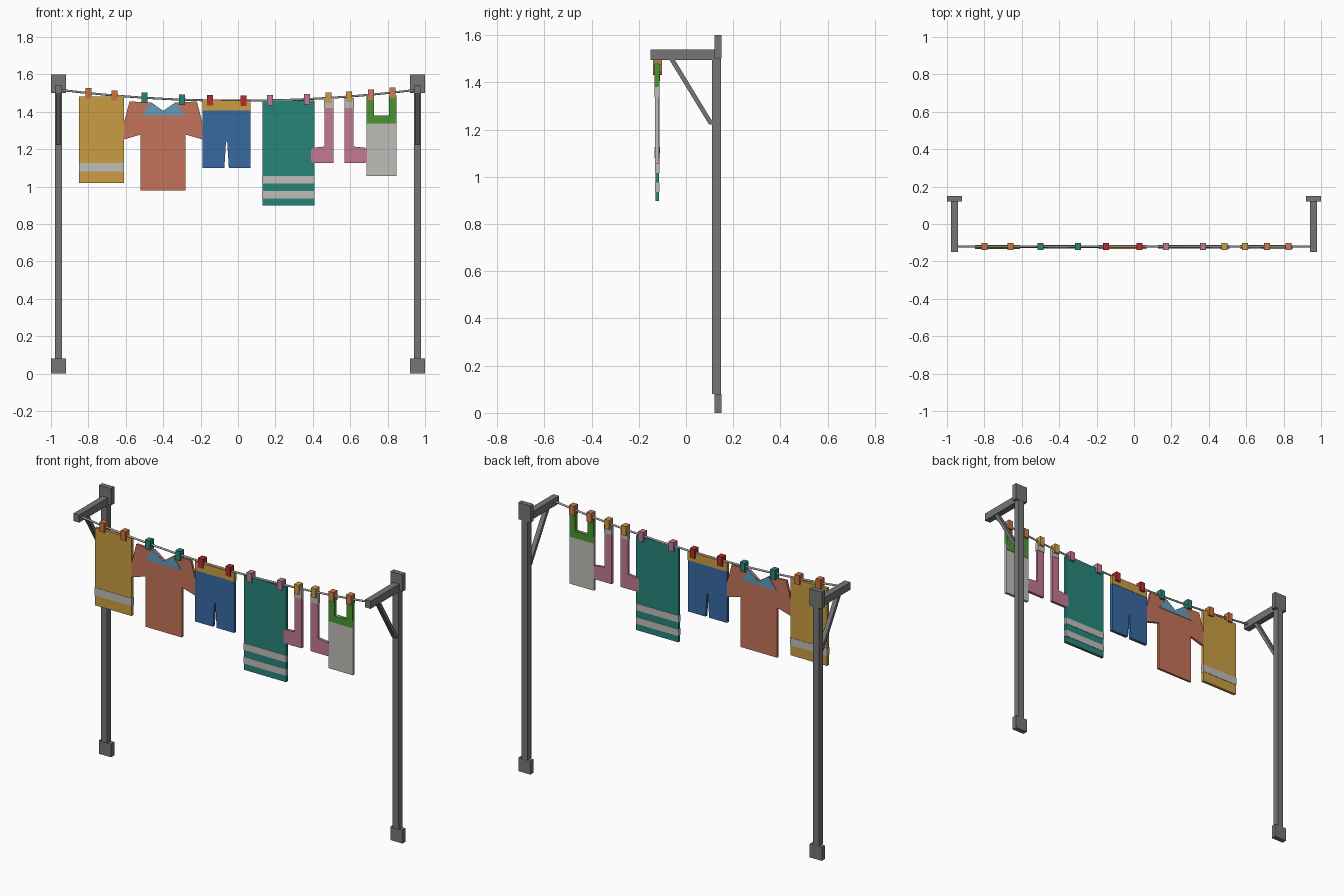
import bpy, bmesh
from mathutils import Vector

if "Cube" in bpy.data.objects:
    bpy.data.objects.remove(bpy.data.objects["Cube"])

Y = -0.122          # plane of the washing
COL = {             # linear colours
    "steel": (0.18, 0.18, 0.18), "rope": (0.42, 0.42, 0.40), "yellow": (0.59, 0.34, 0.055),
    "white": (0.52, 0.51, 0.48), "rust": (0.56, 0.17, 0.10), "blue": (0.040, 0.143, 0.37),
    "sky": (0.13, 0.33, 0.50), "teal": (0.020, 0.235, 0.195), "pink": (0.55, 0.19, 0.29),
    "green": (0.065, 0.30, 0.030), "orange": (0.62, 0.17, 0.045), "red": (0.46, 0.026, 0.032),
    "coral": (0.62, 0.20, 0.085),
}
mats = {}


def paint(ob, colour):
    if colour not in mats:
        m = bpy.data.materials.new(colour)
        m.diffuse_color = (*COL[colour], 1)
        m.use_nodes = True
        m.node_tree.nodes["Principled BSDF"].inputs["Base Color"].default_value = m.diffuse_color
        mats[colour] = m
    ob.data.materials.append(mats[colour])


def prism(name, pts, depth, colour, axis="y", at=Y):
    """Extrude a closed 2D outline; axis y: points are (x, z), axis x: points are (y, z)."""
    bm = bmesh.new()
    d = Vector((0, depth, 0)) if axis == "y" else Vector((depth, 0, 0))
    o = at - depth / 2
    vs = [bm.verts.new((a, o, b) if axis == "y" else (o, a, b)) for a, b in pts]
    f = bm.faces.new(vs)
    r = bmesh.ops.extrude_face_region(bm, geom=[f])
    bmesh.ops.translate(bm, vec=d, verts=[v for v in r["geom"] if isinstance(v, bmesh.types.BMVert)])
    bmesh.ops.recalc_face_normals(bm, faces=bm.faces)
    me = bpy.data.meshes.new(name)
    bm.to_mesh(me)
    bm.free()
    ob = bpy.data.objects.new(name, me)
    bpy.context.collection.objects.link(ob)
    paint(ob, colour)
    return ob


def rect(x0, x1, z0, z1):
    return [(x0, z0), (x1, z0), (x1, z1), (x0, z1)]


def line_z(x):
    return 1.459 + 0.058 * (x / 0.95) ** 2


# Posts with foot and head plates, arms and braces
for side, s in (("left", -1), ("right", 1)):
    x = s * 0.96
    prism(side + "_post", rect(x - 0.019, x + 0.019, 0.08, 1.5), 0.038, "steel", at=0.13)
    prism(side + "_foot", rect(x - 0.04, x + 0.04, 0, 0.08), 0.03, "steel", at=0.135)
    prism(side + "_head", rect(x - 0.04, x + 0.04, 1.5, 1.6), 0.03, "steel", at=0.135)
    prism(side + "_arm", rect(-0.15, 0.121, 1.495, 1.54), 0.038, "steel", "x", x)
    prism(side + "_brace", [(-0.07, 1.495), (-0.047, 1.495), (0.111, 1.235), (0.111, 1.222), (0.097, 1.222)],
          0.026, "steel", "x", x)

# Sagging line
cu = bpy.data.curves.new("line", "CURVE")
cu.dimensions = "3D"
cu.bevel_depth = 0.0055
cu.bevel_resolution = 4
cu.use_fill_caps = True
sp = cu.splines.new("POLY")
sp.points.add(16)
for i, p in enumerate(sp.points):
    x = -0.95 + 1.9 * i / 16
    p.co = (x, -0.12, line_z(x), 1)
line = bpy.data.objects.new("line", cu)
bpy.context.collection.objects.link(line)
paint(line, "rope")

# Small towel
prism("small_towel", rect(-0.85, -0.61, 1.02, 1.482), 0.018, "yellow")
prism("small_towel_stripe", rect(-0.851, -0.609, 1.08, 1.126), 0.022, "white")

# Shirt, half outline mirrored about its centre
half = [(0, 1.405), (0.065, 1.45), (0.18, 1.455), (0.235, 1.245), (0.12, 1.278), (0.12, 0.98)]
prism("shirt", [(-0.4 + a, b) for a, b in half] + [(-0.4 - a, b) for a, b in half[:0:-1]], 0.014, "rust")
half = [(0, 1.403), (0.065, 1.451), (0.116, 1.38)]
prism("shirt_collar", [(-0.4 + a, b) for a, b in half] + [(-0.4 - a, b) for a, b in half[:0:-1]], 0.020, "sky")

# Shorts
prism("shorts", [(-0.19, 1.435), (-0.19, 1.1), (-0.073, 1.1), (-0.064, 1.242), (-0.058, 1.242),
                 (-0.049, 1.1), (0.066, 1.1), (0.066, 1.435)], 0.018, "blue")
prism("shorts_waistband", rect(-0.191, 0.067, 1.406, 1.459), 0.022, "yellow")

# Large towel
prism("large_towel", rect(0.13, 0.408, 0.898, 1.461), 0.016, "teal")
for i, z in enumerate((0.936, 1.017)):
    prism(f"large_towel_stripe_{i + 1}", rect(0.129, 0.409, z, z + 0.04), 0.020, "white")

# Socks, mirrored about x = 0.54
for side, s in (("left", -1), ("right", 1)):
    out = [(0.03, 1.445), (0.03, 1.127), (0.14, 1.127), (0.15, 1.138), (0.15, 1.196),
           (0.14, 1.208), (0.078, 1.214), (0.078, 1.445)]
    prism(side + "_sock", [(0.54 + s * a, b) for a, b in out], 0.017, "pink")
    prism(side + "_sock_cuff", rect(0.54 + s * 0.054 - 0.025, 0.54 + s * 0.054 + 0.025, 1.42, 1.473),
          0.021, "white")

# Pinafore with straps
prism("pinafore_skirt", rect(0.687, 0.848, 1.057, 1.38), 0.017, "white")
prism("pinafore_top", [(0.688, 1.338), (0.847, 1.338), (0.847, 1.486), (0.808, 1.486),
                       (0.808, 1.38), (0.728, 1.38), (0.728, 1.486), (0.688, 1.486)], 0.021, "green")

# Pegs
pegs = [(-0.80, "orange"), (-0.66, "orange"), (-0.50, "teal"), (-0.30, "teal"), (-0.15, "red"), (0.03, "red"),
        (0.17, "pink"), (0.37, "pink"), (0.483, "yellow"), (0.593, "yellow"), (0.71, "coral"), (0.826, "coral")]
for i, (x, c) in enumerate(pegs):
    z = line_z(x)
    prism(f"peg_{i + 1}", rect(x - 0.016, x + 0.016, z - 0.028, z + 0.028), 0.038, c, at=-0.12)
